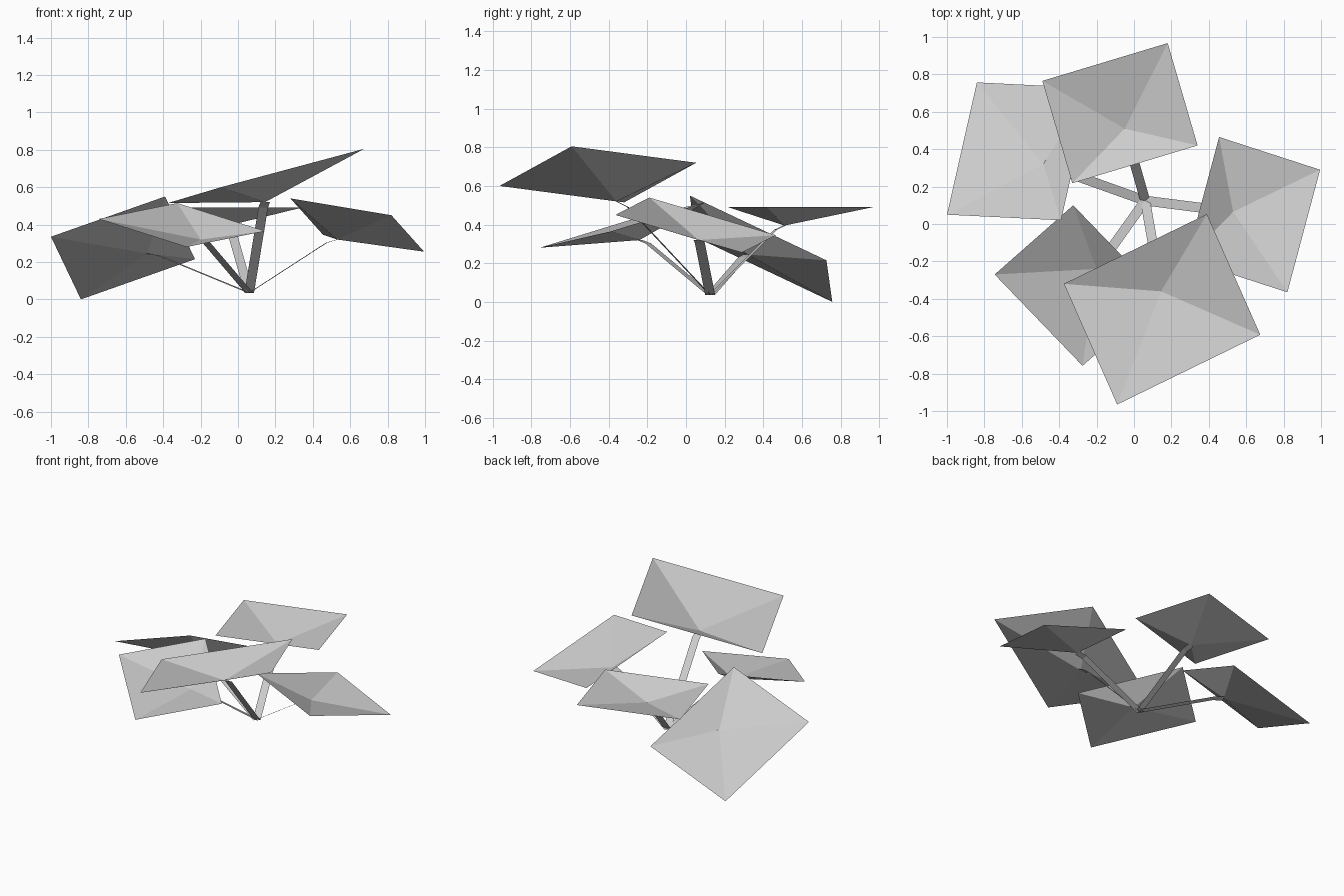
import bpy
from mathutils import Vector

cube = bpy.data.objects.get("Cube")
if cube:
    bpy.data.objects.remove(cube, do_unlink=True)

grey = bpy.data.materials.new("light grey")
grey.use_nodes = True
colour = (0.6, 0.6, 0.6, 1)
grey.diffuse_color = colour
grey.node_tree.nodes["Principled BSDF"].inputs["Base Color"].default_value = colour

ROOT = Vector((0.06, 0.125, 0.035))
STEM_WIDTH = 0.052


def add_mesh(name, verts, faces):
    mesh = bpy.data.meshes.new(name)
    mesh.from_pydata(verts, [], faces)
    mesh.materials.append(grey)
    obj = bpy.data.objects.new(name, mesh)
    bpy.context.collection.objects.link(obj)


def add_leaf(name, a, b, c, hub):
    """Shallow four-sided funnel: parallelogram rim a, b, c and a sunken hub."""
    a, b, c, hub = map(Vector, (a, b, c, hub))
    rim = [a, b, c, a + c - b]
    add_mesh(name, rim + [hub], [(i, (i + 1) % 4, 4) for i in range(4)])


def add_stem(name, hub):
    """Flat strip rising from the shared root, bent level just under the leaf."""
    reach = Vector(hub) - ROOT
    bend = ROOT + Vector((reach.x * 0.88, reach.y * 0.88, reach.z * 0.94))
    side = Vector((-reach.y, reach.x, 0)).normalized() * STEM_WIDTH / 2
    verts = []
    for p in (ROOT, bend, Vector(hub)):
        verts += [p - side, p + side]
    add_mesh(name, verts, [(0, 2, 3, 1), (2, 4, 5, 3)])


# Three rim corners, counter-clockwise from above, then the hub
leaves = {
    "front": ((-0.375, -0.32, 0.515), (-0.09, -0.965, 0.60),
              (0.675, -0.592, 0.805), (0.145, -0.36, 0.52)),
    "left": ((0.82, -0.365, 0.45), (0.995, 0.29, 0.255),
             (0.455, 0.465, 0.345), (0.53, 0.065, 0.32)),
    "back": ((0.34, 0.42, 0.49), (0.18, 0.967, 0.49),
             (-0.49, 0.765, 0.49), (-0.05, 0.51, 0.395)),
    "back_right": ((-0.84, 0.757, 0.0), (-1.0, 0.05, 0.335),
                   (-0.39, 0.02, 0.55), (-0.485, 0.32, 0.245)),
    "front_right": ((-0.325, 0.10, 0.515), (-0.745, -0.27, 0.43),
                    (-0.275, -0.758, 0.28), (-0.2, -0.24, 0.32)),
}
for place, (a, b, c, hub) in leaves.items():
    add_leaf(place + "_leaf", a, b, c, hub)
    add_stem(place + "_stem", hub)
